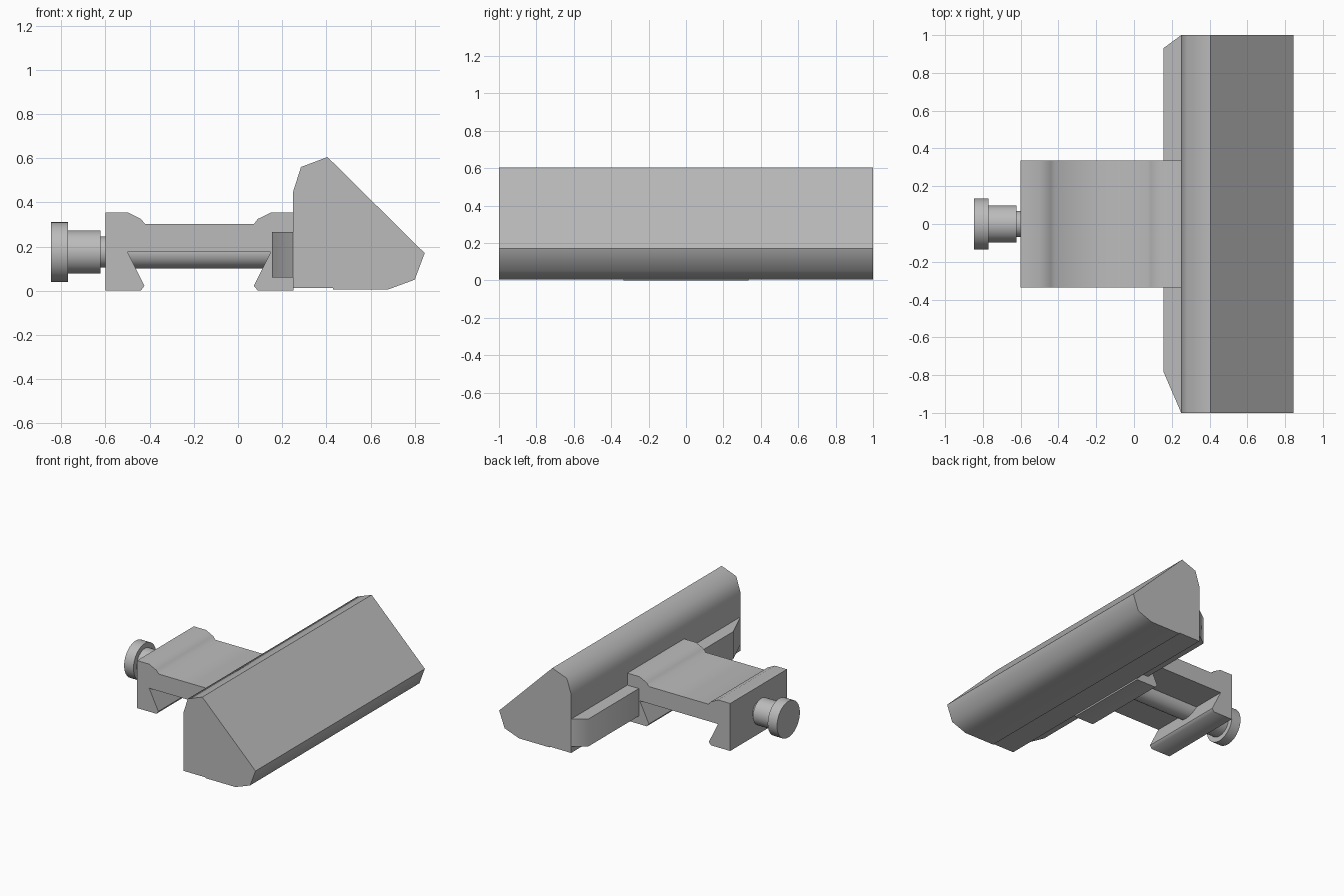
import bpy, bmesh, math
from mathutils import Matrix

if "Cube" in bpy.data.objects:
    bpy.data.objects.remove(bpy.data.objects["Cube"])

metal = bpy.data.materials.new("plain grey")
metal.diffuse_color = (0.5, 0.5, 0.5, 1)
metal.use_nodes = True
metal.node_tree.nodes["Principled BSDF"].inputs["Base Color"].default_value = metal.diffuse_color


def finish(name, bm):
    bmesh.ops.recalc_face_normals(bm, faces=bm.faces)
    mesh = bpy.data.meshes.new(name)
    bm.to_mesh(mesh)
    bm.free()
    mesh.materials.append(metal)
    obj = bpy.data.objects.new(name, mesh)
    bpy.context.collection.objects.link(obj)
    bpy.ops.object.select_all(action='DESELECT')
    obj.select_set(True)
    bpy.context.view_layer.objects.active = obj
    bpy.ops.object.shade_smooth_by_angle(angle=math.radians(60))
    return obj


def prism(name, start, vector):
    """Extrude a closed outline of 3D points along a vector."""
    bm = bmesh.new()
    face = bm.faces.new([bm.verts.new(p) for p in start])
    out = bmesh.ops.extrude_face_region(bm, geom=[face], use_keep_orig=True)
    moved = [v for v in out["geom"] if isinstance(v, bmesh.types.BMVert)]
    bmesh.ops.translate(bm, verts=moved, vec=vector)
    return finish(name, bm)


def along_y(name, outline, half):
    return prism(name, [(x, -half, z) for x, z in outline], (0, 2 * half, 0))


def rod(name, x0, x1, radius):
    """Cylinder along x on the screw axis."""
    bm = bmesh.new()
    place = Matrix.Translation(((x0 + x1) / 2, 0, 0.175)) @ Matrix.Rotation(math.pi / 2, 4, 'Y')
    bmesh.ops.create_cone(bm, cap_ends=True, segments=48, radius1=radius,
                          radius2=radius, depth=x1 - x0, matrix=place)
    return finish(name, bm)


# Long wedge-shaped bar
along_y("long_bar", [(0.25, 0.012), (0.25, 0.45), (0.285, 0.56), (0.405, 0.605),
                     (0.845, 0.17), (0.80, 0.05), (0.68, 0.006), (0.43, 0.006),
                     (0.43, 0.012)], 1.0)

# Side strip with tapered ends
prism("side_strip", [(0.25, -1, 0.06), (0.155, -0.78, 0.06), (0.155, 0.93, 0.06),
                     (0.25, 1, 0.06)], (0, 0, 0.205))

# Clamp with dovetail channel underneath
along_y("clamp", [(-0.60, 0), (-0.60, 0.355), (-0.50, 0.355), (-0.44, 0.325),
                  (-0.42, 0.302), (0.072, 0.302), (0.09, 0.325), (0.152, 0.355),
                  (0.252, 0.355), (0.252, 0), (0.09, 0), (0.072, 0.022),
                  (0.148, 0.175), (-0.50, 0.175), (-0.424, 0.022), (-0.44, 0)], 0.335)

# Clamping screw and its stepped knob
rod("screw_shaft", -0.55, 0.20, 0.075)
rod("screw_neck", -0.63, -0.55, 0.07)
rod("knob_collar", -0.775, -0.623, 0.098)
rod("knob_head", -0.847, -0.77, 0.135)
